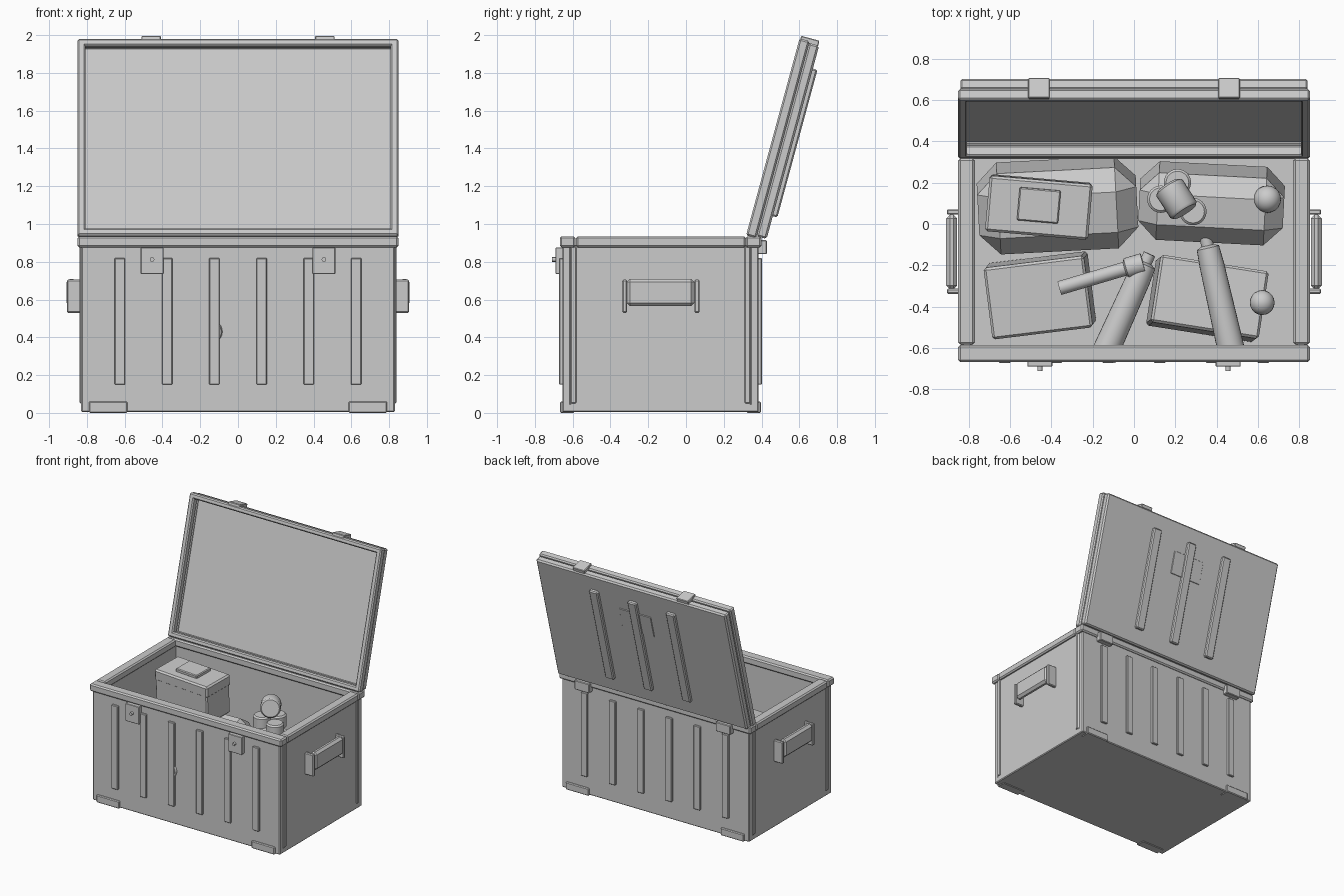
import bpy, bmesh
from math import radians, cos, sin
from mathutils import Matrix, Vector, Euler

if "Cube" in bpy.data.objects:
    bpy.data.objects.remove(bpy.data.objects["Cube"])

ID = Matrix.Identity(4)


def finish(name, bm, mat, bevel=0, smooth=False):
    me = bpy.data.meshes.new(name)
    bmesh.ops.recalc_face_normals(bm, faces=bm.faces)
    bm.to_mesh(me)
    bm.free()
    ob = bpy.data.objects.new(name, me)
    bpy.context.collection.objects.link(ob)
    ob.matrix_world = mat
    if bevel:
        m = ob.modifiers.new("bevel", 'BEVEL')
        m.width, m.segments = bevel, 1
    if smooth:
        bpy.ops.object.select_all(action='DESELECT')
        ob.select_set(True)
        bpy.context.view_layer.objects.active = ob
        bpy.ops.object.shade_smooth_by_angle(angle=radians(40))
    return ob


def box(name, x, y, z, bevel=0.006, frame=ID):
    """Box from (min, max) ranges, optionally in another frame."""
    bm = bmesh.new()
    bmesh.ops.create_cube(bm, size=1)
    size = [r[1] - r[0] for r in (x, y, z)]
    mid = Vector([(r[0] + r[1]) / 2 for r in (x, y, z)])
    bmesh.ops.scale(bm, vec=size, verts=bm.verts)
    return finish(name, bm, frame @ Matrix.Translation(mid), bevel)


def block(name, loc, size, rot, bevel=0.008):
    """Freely rotated box."""
    f = Matrix.Translation(loc) @ Euler([radians(a) for a in rot]).to_matrix().to_4x4()
    return box(name, *[(-s / 2, s / 2) for s in size], bevel, f)


def lathe(name, a, b, profile, n=24):
    """Turned shape from a to b; profile = (fraction along the axis, radius)."""
    a, b = Vector(a), Vector(b)
    d = b - a
    bm = bmesh.new()
    rings = [[bm.verts.new((r * cos(6.283185 * i / n), r * sin(6.283185 * i / n), t * d.length))
              for i in range(n)] for t, r in profile]
    for p, q in zip(rings, rings[1:]):
        for i in range(n):
            j = (i + 1) % n
            bm.faces.new((p[i], p[j], q[j], q[i]))
    bm.faces.new(rings[0])
    bm.faces.new(rings[-1])
    rot = d.to_track_quat('Z', 'Y').to_matrix().to_4x4()
    return finish(name, bm, Matrix.Translation(a) @ rot, smooth=True)


def ball(name, loc, r):
    bm = bmesh.new()
    bmesh.ops.create_uvsphere(bm, u_segments=20, v_segments=12, radius=r)
    return finish(name, bm, Matrix.Translation(loc), smooth=True)


# Chest body: floor, walls and rim
box("floor", (-.83, .83), (-.655, .385), (0.005, .05))
box("front_wall", (-.83, .83), (-.655, -.61), (.02, .89))
box("back_wall", (-.83, .83), (.34, .385), (.02, .89))
box("front_rim", (-.85, .85), (-.668, -.585), (.875, .935), .01)
box("back_rim", (-.85, .85), (.315, .40), (.875, .935), .01)

# Parts mirrored left and right
for s, side in ((-1, "left"), (1, "right")):
    def mx(a, b):
        return tuple(sorted((s * a, s * b)))
    box(side + "_wall", mx(.785, .83), (-.615, .345), (.02, .89))
    box(side + "_rim", mx(.77, .85), (-.583, .318), (.875, .935), .01)
    for y in (-.595, .325):
        box(side + "_corner_strip", mx(.82, .838), (y - .014, y + .014), (.05, .88), .004)
    # Carrying handle
    box(side + "_handle_bar", mx(.855, .908), (-.315, .045), (.565, .71), .018)
    for y in (-.325, .058):
        box(side + "_handle_bracket", mx(.825, .905), (y - .013, y + .013), (.53, .705), .006)
    # Corner plates at the bottom
    box(side + "_front_foot", mx(.585, .79), (-.668, -.59), (0, .06))
    box(side + "_back_foot", mx(.585, .79), (.32, .398), (0, .06))
    # Front latch with its stud, and rear hinge
    box(side + "_latch", mx(.395, .515), (-.69, -.65), (.735, .876), .003)
    lathe(side + "_latch_stud", (s * .455, -.685, .812), (s * .455, -.71, .812), [(0, .012), (1, .012)], 12)
    box(side + "_hinge", mx(.56, .69), (.38, .428), (.84, .915), .005)

# Vertical ribs on front and back
for i in range(6):
    x = -.625 + .25 * i
    box("front_rib", (x - .028, x + .028), (-.672, -.65), (.15, .82), .004)
    box("back_rib", (x - .028, x + .028), (.38, .402), (.15, .82), .004)

# Open lid, built upright and tilted back (y = thickness, z = length)
LID = Matrix.Translation((0, .318, .94)) @ Matrix.Rotation(radians(-15.2), 4, 'X')
for label, w, lo, hi, v in (("trim", .85, 0, 1.08, (0, .055)), ("shell", .84, .01, 1.07, (.055, .108))):
    t = w - .807
    for s in (-1, 1):
        box("lid_side_" + label, tuple(sorted((s * w, s * .807))), v, (lo, hi), .009, LID)
    box("lid_bottom_" + label, (-w + .01, w - .01), v, (lo, .04), .009, LID)
    box("lid_top_" + label, (-w + .01, w - .01), v, (1.04, hi), .009, LID)
box("lid_panel", (-.835, .835), (.07, .11), (.015, 1.065), .006, LID)
for x in (-.34, 0, .34):
    box("lid_rib", (x - .038, x + .038), (.10, .135), (.135, .945), .008, LID)
box("lid_plate", (-.14, .14), (.10, .116), (.66, .84), .002, LID)
for x in (-.46, .46):
    box("lid_clip", (x - .052, x + .052), (.005, .105), (1.065, 1.096), .004, LID)

# Contents: two faceted bundles with a lidded case on the left one
block("left_bundle", (-.37, .09, .30), (.77, .40, .46), (12, 0, 3), .10)
block("right_bundle", (.375, .10, .32), (.70, .33, .50), (10, 0, -3), .09)
block("case_base", (-.46, .085, .66), (.49, .26, .24), (3, 0, -5), .01)
block("case_lid", (-.46, .08, .805), (.50, .27, .09), (3, 0, -5), .012)
block("case_plate", (-.46, .09, .86), (.20, .16, .03), (3, 0, -5), .006)

# Two boxes at the front
block("left_carton", (-.455, -.345, .21), (.49, .35, .31), (4, -4, 7), .012)
block("right_carton", (.355, -.36, .21), (.53, .33, .31), (-4, 4, -9), .012)

# Two bottles, one just touching through the front wall
bottle = [(0, .066), (.75, .060), (.9, .055), (.92, .03), (1, .03)]
lathe("left_bottle", (-.15, -.645, .43), (.075, -.145, .45), bottle)
lathe("right_bottle", (.47, -.61, .43), (.345, -.06, .45), bottle)

# Torch
lathe("torch", (-.36, -.31, .45), (.045, -.19, .47),
      [(0, .034), (.78, .034), (.80, .05), (1, .05)])

# Tins on the right bundle and loose balls
for x, y in ((.21, .20), (.13, .12), (.285, .06)):
    lathe("tin", (x, y, .54), (x, y, .65), [(0, .055), (.1, .066), (.9, .066), (1, .055)])
lathe("leaning_tin", (.165, .185, .72), (.245, .06, .75), [(0, .06), (.08, .075), (.92, .075), (1, .065)])
ball("ball_on_bundle", (.645, .12, .56), .066)
ball("ball_on_carton", (.62, -.38, .42), .06)
